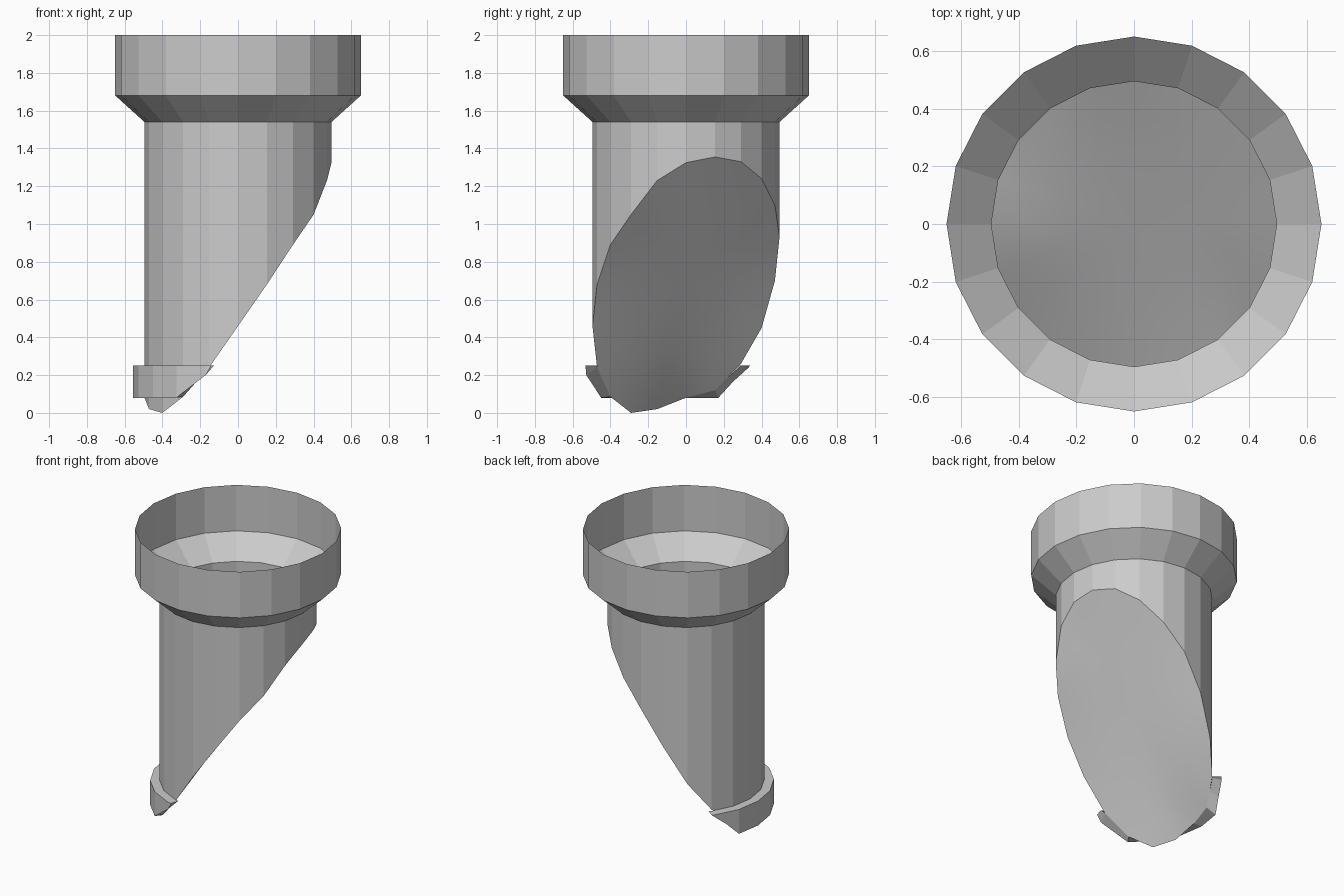
import bpy, bmesh, math

if "Cube" in bpy.data.objects:
    bpy.data.objects.remove(bpy.data.objects["Cube"])

N = 20
R_CUP, R_SHAFT, R_BAND = 0.65, 0.495, 0.555


def pt(r, deg, z):
    a = math.radians(deg)
    return (r * math.cos(a), r * math.sin(a), z)


def make(name, rows, closed=True, smooth=False, tip=None):
    """Skin rows of points; optionally close the last row to a tip."""
    bm = bmesh.new()
    vs = [[bm.verts.new(p) for p in row] for row in rows]
    n = len(rows[0])
    span = range(n if closed else n - 1)
    for a, b in zip(vs, vs[1:]):
        for i in span:
            j = (i + 1) % n
            bm.faces.new((a[i], b[i], b[j], a[j]))
    if tip:
        t = bm.verts.new(tip)
        for i in span:
            bm.faces.new((vs[-1][i], t, vs[-1][(i + 1) % n]))
    bmesh.ops.remove_doubles(bm, verts=bm.verts, dist=0.0005)
    bmesh.ops.dissolve_degenerate(bm, edges=bm.edges, dist=0.0005)
    for f in bm.faces:
        f.smooth = smooth
    me = bpy.data.meshes.new(name)
    bm.to_mesh(me)
    bm.free()
    ob = bpy.data.objects.new(name, me)
    bpy.context.collection.objects.link(ob)
    return ob


# Height of the jagged break at each shaft corner, counter-clockwise from +x
rim = [1.325, 1.355, 1.33, 1.24, 1.10, 0.93, 0.70, 0.45, 0.26, 0.12,
       0.08, 0.02, 0.0, 0.085, 0.24, 0.46, 0.68, 0.89, 1.05, 1.23]
ang = [i * 360 / N for i in range(N)]

# Open, flared cup at the top (thin wall)
make("top_cup", [[pt(r, a, z) for a in ang]
                 for r, z in ((R_CUP, 2.0), (R_CUP, 1.68), (R_SHAFT, 1.54))])

# Hollow shaft ending at the slanted break
make("shaft", [[pt(R_SHAFT, a, 1.54) for a in ang],
               [pt(R_SHAFT, a, h) for a, h in zip(ang, rim)]])


# Broken face: inner heights blend smoothly from the rim
def blend(t, a):
    w = [(1 - t * t) / (1 - 2 * t * math.cos(math.radians(a - b)) + t * t)
         for b in ang]
    return sum(k * h for k, h in zip(w, rim)) / sum(w)


rows = [[pt(R_SHAFT, a, h) for a, h in zip(ang, rim)]]
for t in (0.75, 0.5, 0.25):
    rows.append([pt(R_SHAFT * t, a, blend(t, a)) for a in ang])
make("broken_face", rows, smooth=True, tip=(0, 0, sum(rim) / N))

# Remaining piece of the lower band: angle, outer lower edge, inner lower edge
band = [(142, 0.25, 0.25), (144, 0.235, 0.25), (153, 0.165, 0.19),
        (162, 0.08, 0.12), (180, 0.08, 0.08), (198, 0.08, 0.08),
        (216, 0.08, 0.08), (234, 0.08, 0.085), (252, 0.20, 0.24),
        (255, 0.25, 0.25)]


def facet(r, a):
    """Radius of the 20-sided outline at any angle."""
    off = (a % 18) - 9
    return r * math.cos(math.radians(9)) / math.cos(math.radians(off))


make("lower_band", [
    [pt(facet(R_SHAFT, a), a, 0.25) for a, o, i in band],
    [pt(facet(R_BAND, a), a, 0.25) for a, o, i in band],
    [pt(facet(R_BAND, a), a, o) for a, o, i in band],
    [pt(facet(R_SHAFT, a), a, i) for a, o, i in band]], closed=False)
